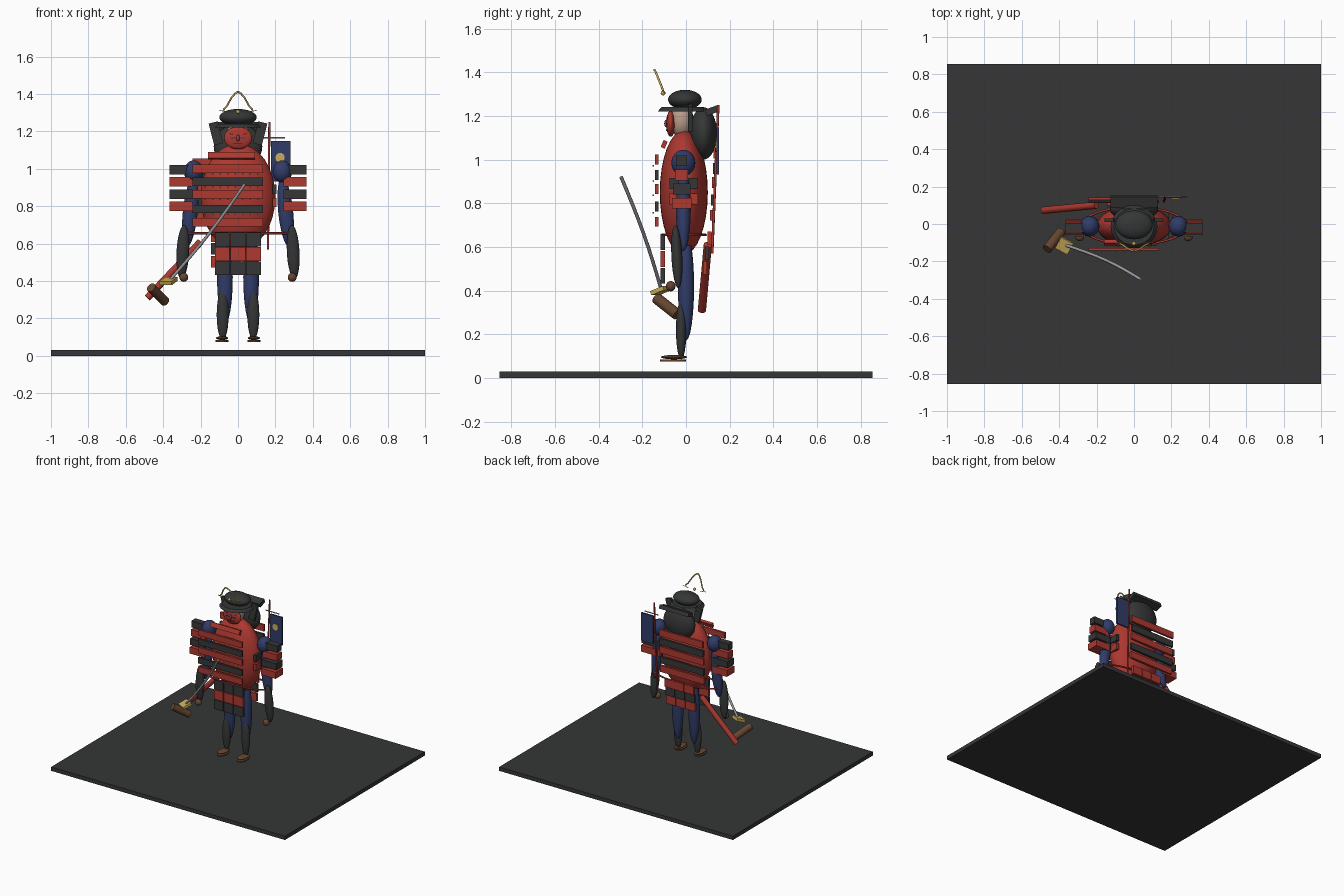
import bpy, math
from mathutils import Vector

if "Cube" in bpy.data.objects:
    bpy.data.objects.remove(bpy.data.objects["Cube"])

COL = dict(red=(.42, .04, .03), dark=(.035, .037, .036), blue=(.03, .045, .14), gold=(.6, .42, .1),
           brown=(.13, .06, .03), steel=(.35, .35, .37), skin=(.5, .33, .25))
MAT = {}
for k, c in COL.items():
    MAT[k] = bpy.data.materials.new(k)
    MAT[k].diffuse_color = (*c, 1)


def finish(name, col, smooth=True):
    o = bpy.context.object
    o.name = name
    o.data.materials.append(MAT[col])
    if smooth:
        bpy.ops.object.shade_smooth_by_angle(angle=math.radians(40))
    return o


def box(name, col, loc, size, rot=(0, 0, 0)):
    bpy.ops.mesh.primitive_cube_add(size=1, location=loc, rotation=rot)
    bpy.context.object.scale = size
    return finish(name, col, False)


def ball(name, col, loc, rad, rot=(0, 0, 0), seg=24):
    bpy.ops.mesh.primitive_uv_sphere_add(segments=seg, ring_count=seg // 2, radius=1, location=loc, rotation=rot)
    bpy.context.object.scale = rad
    return finish(name, col)


def disc(name, col, loc, rad, h, rot=(0, 0, 0), top=None):
    bpy.ops.mesh.primitive_cone_add(vertices=32, radius1=1, radius2=1 if top is None else top, depth=1,
                                    location=loc, rotation=rot)
    bpy.context.object.scale = (rad[0], rad[1], h)
    return finish(name, col)


def rod(name, col, a, b, r):
    a, b = Vector(a), Vector(b)
    bpy.ops.mesh.primitive_cylinder_add(vertices=16, radius=r, depth=(b - a).length, location=(a + b) / 2)
    bpy.context.object.rotation_euler = (b - a).to_track_quat('Z', 'Y').to_euler()
    return finish(name, col)


def tube(name, col, pts, r, cyclic=False):
    cu = bpy.data.curves.new(name, 'CURVE')
    cu.dimensions = '3D'
    cu.bevel_depth = r
    cu.bevel_resolution = 2
    cu.use_fill_caps = True
    s = cu.splines.new('POLY')
    s.points.add(len(pts) - 1)
    for p, q in zip(s.points, pts):
        p.co = (*q, 1)
    s.use_cyclic_u = cyclic
    cu.materials.append(MAT[col])
    o = bpy.data.objects.new(name, cu)
    bpy.context.collection.objects.link(o)
    return o


# base slab
box("ground_base", "dark", (0, 0, .015), (2, 1.71, .03))

# torso, neck, head
ball("torso", "red", (0, -.01, .85), (.2, .11, .285), seg=32)
disc("neck", "blue", (0, -.015, 1.09), (.045, .04), .12, top=.7)
ball("head", "skin", (0, -.02, 1.18), (.06, .055, .08))
ball("face_mask", "red", (0, -.07, 1.165), (.075, .021, .06))
ball("mask_nose", "red", (0, -.09, 1.165), (.01, .01, .018), seg=12)
box("mask_mouth", "dark", (0, -.089, 1.135), (.05, .006, .006))

# helmet with brim, neck guard and crest
ball("helmet_dome", "dark", (0, -.005, 1.275), (.1, .077, .045), seg=32)
disc("helmet_brim", "dark", (0, -.015, 1.23), (.125, .115), .02, top=.85)
ball("neck_guard", "dark", (0, .08, 1.12), (.13, .062, .12), seg=32)
box("neck_guard_rim", "dark", (0, .12, 1.225), (.25, .06, .03), (.35, 0, 0))
ball("crest_boss", "gold", (0, -.105, 1.305), (.011, .011, .011), seg=12)
for s in (-1, 1):
    tag = "_left" if s > 0 else "_right"
    tube("crest_horn" + tag, "gold", [(s * .078, -.105, 1.315), (s * .06, -.112, 1.335), (s * .035, -.13, 1.38),
                                      (s * .015, -.14, 1.403), (0, -.145, 1.412)], .005)
    rod("crest_whisker" + tag, "gold", (s * .05, -.1, 1.305), (s * .1, -.1, 1.312), .002)
    box("helmet_turnback" + tag, "dark", (s * .118, .02, 1.19), (.05, .02, .12), (0, s * .25, 0))
    box("mask_eye" + tag, "blue", (s * .024, -.089, 1.165), (.03, .006, .007))
    box("mask_brow" + tag, "dark", (s * .03, -.085, 1.185), (.035, .006, .006), (0, -s * .25, 0))

# laced plate rows on chest and back
ROWS = [(1.0, "red"), (.93, "dark"), (.865, "red"), (.785, "dark"), (.715, "red")]
box("collar_plate_front", "red", (-.035, -.1, 1.07), (.25, .02, .035), (-.4, 0, 0))
for i, (z, c) in enumerate(ROWS):
    box(f"chest_plate_{i}", c, (-.055, -.135, z), (.375, .016, .045))
    box(f"back_plate_{i}", c, (-.055, .135 - i * .004, z + .03), (.375, .016, .05))
    if i < 4:
        for k in range(9):
            ball(f"lacing_{i}_{k}", "gold", (-.215 + k * .04, -.15, z - .028), (.004,) * 3, seg=8)

# skirt panels, front and back
for k, x in enumerate((-.085, 0, .083)):
    for r, c in enumerate(("dark", "red", "dark")):
        box(f"skirt_front_{k}_{r}", c, (x, -.106, .622 - r * .077), (.078, .02, .073))
    for r, c in enumerate(("red", "dark", "red")):
        box(f"skirt_back_{k}_{r}", c, (x - .02, .107 - r * .01, .64 - r * .068), (.08, .018, .062))
tube("waist_cord", "red", [(.28 * math.cos(t * math.pi / 16), -.01 + .1 * math.sin(t * math.pi / 16), .655)
                           for t in range(32)], .006, True)

# limbs, mirrored
for s in (-1, 1):
    tag = "_left" if s > 0 else "_right"
    ball("thigh" + tag, "blue", (s * .07, 0, .42), (.042, .037, .25))
    ball("shin" + tag, "dark", (s * .082, -.022, .22), (.032, .024, .135))
    ball("foot" + tag, "brown", (s * .085, -.055, .095), (.033, .06, .01))
    disc("sandal" + tag, "brown", (s * .085, -.06, .079), (.035, .06), .009)
    ball("shoulder" + tag, "blue", (s * .237, -.012, .985), (.052, .055, .06))
    ball("upper_arm" + tag, "blue", (s * .255, -.012, .77), (.04, .034, .19), (0, -s * .1, 0))
    ball("forearm" + tag, "dark", (s * .295, -.042, .555), (.034, .025, .145), (.05, -s * .05, 0))
    ball("hand" + tag, "brown", (s * .29, -.07, .42), (.024, .022, .024), seg=16)
    # shoulder guard rows
    for r, (c, d) in enumerate((("dark", .05), ("red", .06), ("dark", .08), ("red", .09))):
        box(f"shoulder_guard_{r}" + tag, c, (s * .305, -.02, .995 - r * .065), (.125, d, .05))

# small side plates of the torso armour
for r, c in enumerate(("dark", "red")):
    box(f"side_plate_{r}", c, (.195, -.01, .89 - r * .07), (.02, .13, .05))

# back banner
rod("banner_pole", "red", (.16, .12, .57), (.168, .148, 1.25), .006)
rod("banner_crossbar", "steel", (.135, .145, 1.165), (.25, .145, 1.165), .004)
box("banner_cloth", "blue", (.228, .145, 1.04), (.105, .012, .215))
disc("banner_emblem", "gold", (.225, .138, 1.06), (.025, .025), .006, (math.pi / 2, 0, 0))

# sheath and sword
rod("sheath", "red", (-.485, .073, .31), (-.2, .1, .61), .019)
a, b = Vector((-.36, -.115, .41)), Vector((.037, -.297, .92))
blade = []
for i in range(9):
    t = i / 8
    blade.append(a.lerp(b, t) + Vector((.012, .012, -.005)) * math.sin(math.pi * t))
tube("sword_blade", "steel", blade, .0085)
q = (b - a).to_track_quat('Z', 'Y').to_euler()
box("sword_guard", "gold", (-.372, -.115, .4), (.075, .07, .02), (.35, 0, -.5))
rod("sword_grip", "brown", (-.465, -.135, .365), (-.39, -.04, .29), .026)

for m in bpy.data.materials:
    if m.users and not m.is_grease_pencil:
        m.use_nodes = True
        m.node_tree.nodes["Principled BSDF"].inputs["Base Color"].default_value = m.diffuse_color
